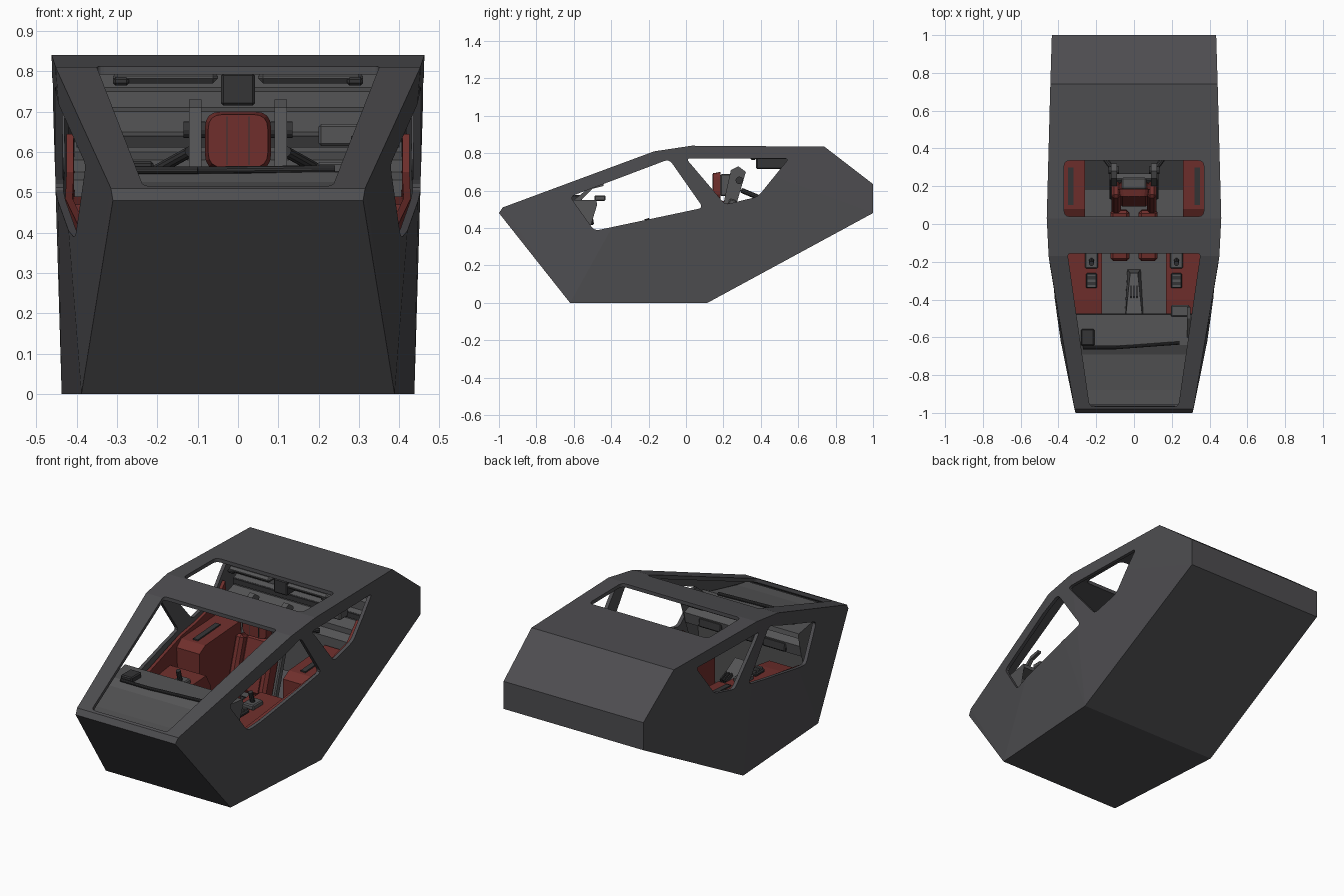
import bpy, bmesh, math
from mathutils import Vector, Matrix

if "Cube" in bpy.data.objects:
    bpy.data.objects.remove(bpy.data.objects["Cube"])


def material(name, c):
    m = bpy.data.materials.new(name)
    m.diffuse_color = (*c, 1)
    m.use_nodes = True
    m.node_tree.nodes["Principled BSDF"].inputs["Base Color"].default_value = m.diffuse_color
    return m


HULL = material("hull grey", (0.075, 0.074, 0.08))
TRIM = material("interior grey", (0.09, 0.09, 0.093))
DARK = material("dark grey", (0.035, 0.035, 0.037))
RED = material("dark red", (0.16, 0.028, 0.025))


def finish(name, bm, mat):
    bmesh.ops.recalc_face_normals(bm, faces=bm.faces)
    me = bpy.data.meshes.new(name)
    bm.to_mesh(me)
    bm.free()
    me.materials.append(mat)
    ob = bpy.data.objects.new(name, me)
    bpy.context.collection.objects.link(ob)
    return ob


def rounded(pts, r):
    """Round each polygon corner with a short curve."""
    out = []
    for i, p in enumerate(pts):
        p, a, b = Vector(p), Vector(pts[i - 1]), Vector(pts[(i + 1) % len(pts)])
        s, e = p + (a - p).normalized() * r, p + (b - p).normalized() * r
        for k in range(5):
            t = k / 4
            out.append(s * (1 - t) ** 2 + p * 2 * t * (1 - t) + e * t * t)
    return out


def loft(name, first, second, mat):
    """Solid between two matching loops of 3D points."""
    bm = bmesh.new()
    a = [bm.verts.new(p) for p in first]
    b = [bm.verts.new(p) for p in second]
    caps = [bm.faces.new(a), bm.faces.new(b[::-1])]
    for i in range(len(a)):
        bm.faces.new((a[i - 1], a[i], b[i], b[i - 1]))
    bmesh.ops.triangulate(bm, faces=caps)
    return finish(name, bm, mat)


def prism_x(name, yz, x0, x1, mat):
    """Extrude a side profile; x0 and x1 are numbers or functions of (y, z)."""
    f = lambda x, p: x(*p) if callable(x) else x
    return loft(name, [(f(x0, p), *p) for p in yz], [(f(x1, p), *p) for p in yz], mat)


def box(name, loc, size, mat, tilt=0, bevel=0.006):
    bm = bmesh.new()
    bmesh.ops.create_cube(bm, size=1)
    bmesh.ops.scale(bm, vec=size, verts=bm.verts)
    if bevel:
        bmesh.ops.bevel(bm, geom=bm.edges[:], offset=bevel, segments=1, affect='EDGES')
    bmesh.ops.transform(bm, matrix=Matrix.Translation(loc) @ Matrix.Rotation(tilt, 4, 'X'), verts=bm.verts)
    return finish(name, bm, mat)


def rod(name, a, b, r, mat, sides=10):
    a, b = Vector(a), Vector(b)
    bm = bmesh.new()
    bmesh.ops.create_cone(bm, cap_ends=True, segments=sides, radius1=r, radius2=r, depth=(b - a).length)
    m = Matrix.Translation((a + b) / 2) @ (b - a).to_track_quat('Z', 'Y').to_matrix().to_4x4()
    bmesh.ops.transform(bm, matrix=m, verts=bm.verts)
    return finish(name, bm, mat)


def hull_x(y, z):
    """Approximate half width of the hull."""
    return min(0.437 + 0.03 * z * (1 - max(y, 0)), 0.31 + 0.165 * (y + 1))


def inset(d, side=1):
    return lambda y, z: side * (hull_x(y, z) - d)


# Hull shell: convex body given thickness, then windows cut through
profile = [(-1, .48, .31), (-.98, .51, .315), (-.17, .81, .452), (.03, .84, .462), (.74, .835, .443),
           (1, .635, .435), (1, .48, .435), (.115, 0, .437), (-.62, 0, .388)]
bm = bmesh.new()
for y, z, x in profile:
    for s in (-1, 1):
        bm.verts.new((s * x, y, z))
bmesh.ops.convex_hull(bm, input=bm.verts[:])
hull = finish("hull_shell", bm, HULL)
sol = hull.modifiers.new("thickness", 'SOLIDIFY')
sol.thickness, sol.offset, sol.use_even_offset = 0.02, -1, True

front_side = rounded([(-.62, .568), (-.09, .768), (.092, .508), (-.49, .385)], 0.028)
rear_side = rounded([(.0, .772), (.55, .772), (.385, .568), (.21, .525)], 0.025)
screen = rounded([(-.352, -.155), (.352, -.155), (.235, -.965), (-.235, -.965)], 0.02)
hatch = rounded([(-.37, .04), (.37, .04), (.37, .335), (-.37, .335)], 0.03)
cutters = [prism_x("cut_front_side", [tuple(p) for p in front_side], -1, 1, HULL),
           prism_x("cut_rear_side", [tuple(p) for p in rear_side], -1, 1, HULL)]
for n, poly, z0 in (("cut_screen", screen, .495), ("cut_hatch", hatch, .7)):
    cutters.append(loft(n, [(*p, z0) for p in poly], [(*p, 1.0) for p in poly], HULL))
for c in cutters:
    c.hide_render = True
    m = hull.modifiers.new(c.name, 'BOOLEAN')
    m.operation, m.solver, m.object = 'DIFFERENCE', 'EXACT', c
bpy.context.view_layer.update()
cut = bpy.data.meshes.new_from_object(hull.evaluated_get(bpy.context.evaluated_depsgraph_get()))
hull.modifiers.clear()
hull.data = cut
for c in cutters:
    bpy.data.objects.remove(c)

# Dashboard: sloped deck, overhanging lip and lower fascia
dash = [(-.955, .49), (-.88, .495), (-.69, .525), (-.64, .55), (-.48, .55), (-.475, .525), (-.58, .51),
        (-.5, .47), (-.51, .41), (-.6, .37), (-.62, .06), (-.64, .06), (-.72, .3), (-.93, .47)]
prism_x("dashboard", dash, inset(.03, -1), inset(.03), TRIM)
box("dash_display", (-.245, -.6, .56), (.07, .09, .035), DARK)
box("dash_side_unit", (.245, -.46, .56), (.1, .06, .03), TRIM)
prism_x("dash_bracket", [(-.6, .55), (-.5, .63), (-.44, .64), (-.44, .625), (-.5, .61), (-.56, .55)], .28, .3, TRIM)
rod("dash_pipe_left", (-.27, -.655, .555), (-.1, -.655, .555), .009, DARK)
rod("dash_pipe_right", (-.1, -.655, .555), (.24, -.63, .558), .009, DARK)
for i in range(3):
    box("fascia_screen", (-.2 + .2 * i, -.505, .44), (.14, .02, .05), DARK, .15)

# Floor and centre pedestal
prism_x("floor", [(-.6, .05), (.18, .05), (.18, .06), (-.6, .06)], inset(.03, -1), inset(.03), TRIM)
loft("centre_pedestal", [(-.05, -.5, .06), (.05, -.5, .06), (.035, -.24, .06), (-.035, -.24, .06)],
     [(-.045, -.5, .3), (.045, -.5, .3), (.02, -.26, .2), (-.02, -.26, .2)], TRIM)
for i in range(3):
    box("pedestal_switch", (-.016 + .016 * i, -.36, .25), (.007, .06, .03), DARK, -.4, 0)

# Seat: cushion, backrest, headrest, frame
for s in (-1, 1):
    box("seat_thigh_pad", (s * .075, -.06, .24), (.1, .27, .07), RED, .12, .015)
    box("seat_back_bolster", (s * .095, .14, .4), (.05, .09, .3), RED, -.3, .015)
    prism_x("headrest_post", [(.2, .53), (.27, .53), (.32, .7), (.28, .73), (.24, .71)], s * .09, s * .122, TRIM)
    rod("headrest_pivot", (s * .08, .285, .655), (s * .135, .285, .655), .02, DARK, 12)
    rod("seat_strut", (s * .12, .3, .6), (s * .21, .42, .55), .014, DARK)
    box("seat_rail", (s * .1, .05, .12), (.03, .34, .12), DARK)
box("seat_back", (0, .16, .4), (.15, .06, .3), RED, -.3, .015)
box("seat_shell", (0, .2, .38), (.26, .04, .36), TRIM, -.3)
pad = [Vector((x, z)) for x, z in rounded([(-.082, .555), (.082, .555), (.082, .7), (-.082, .7)], .04)]
loft("headrest_pad", [(p.x * .9, .145, .628 + (p.y - .628) * .9) for p in pad],
     [(p.x, .185, p.y) for p in pad], RED)
box("headrest_back", (0, .215, .63), (.13, .06, .12), TRIM)
for x in (-.027, .027):
    box("headrest_seam", (x, .1445, .628), (.003, .003, .12), DARK, 0, 0)

# Side linings, consoles and controls, mirrored
sill = [(-.55, .1), (-.5, .365), (.09, .485), (.21, .505), (.385, .55), (.47, .645), (.49, .29), (.16, .1)]
console = [(-.5, .08), (-.5, .34), (-.4, .355), (-.04, .37), (.0, .3), (.0, .08)]
shelf = [(.03, .1), (.03, .44), (.08, .47), (.4, .49), (.4, .26), (.12, .1)]
for s in (-1, 1):
    prism_x("side_lining", sill, inset(.04, s), inset(.022, s), RED)
    prism_x("side_console", console, s * .17, inset(.04, s), RED)
    prism_x("rear_side_shelf", shelf, s * .26, inset(.04, s), RED)
    box("control_base", (s * .225, -.19, .375), (.07, .09, .03), TRIM)
    rod("control_stick", (s * .225, -.19, .38), (s * .225, -.21, .45), .013, DARK)
    box("control_panel", (s * .225, -.3, .37), (.06, .08, .02), DARK)
    for k in range(3):
        box("control_button", (s * .225, -.33 + k * .03, .381), (.04, .012, .012), TRIM, 0, 0)
    box("shelf_inset", (s * .335, .2, .479), (.03, .2, .012), DARK, .06, 0)

# Rear bulkhead with stepped ledges
steps = [(.42, .27), (.42, .53), (.47, .55), (.47, .58), (.54, .6), (.54, .64), (.57, .65), (.57, .7),
         (.6, .71), (.6, .75), (.63, .76), (.63, .81), (.67, .81), (.67, .34), (.56, .27)]
prism_x("rear_bulkhead", steps, inset(.04, -1), inset(.04), TRIM)
box("bulkhead_slot", (0, .535, .625), (.8, .012, .028), DARK, 0, 0)
box("equipment_case", (.255, .5, .642), (.11, .07, .055), TRIM)
for s in (-1, 1):
    box("ceiling_duct", (s * .18, .49, .785), (.26, .28, .03), TRIM, 0, .012)
    box("ceiling_clip", (s * .29, .36, .775), (.04, .03, .02), DARK)
box("ceiling_spine", (0, .5, .755), (.085, .25, .08), DARK)
